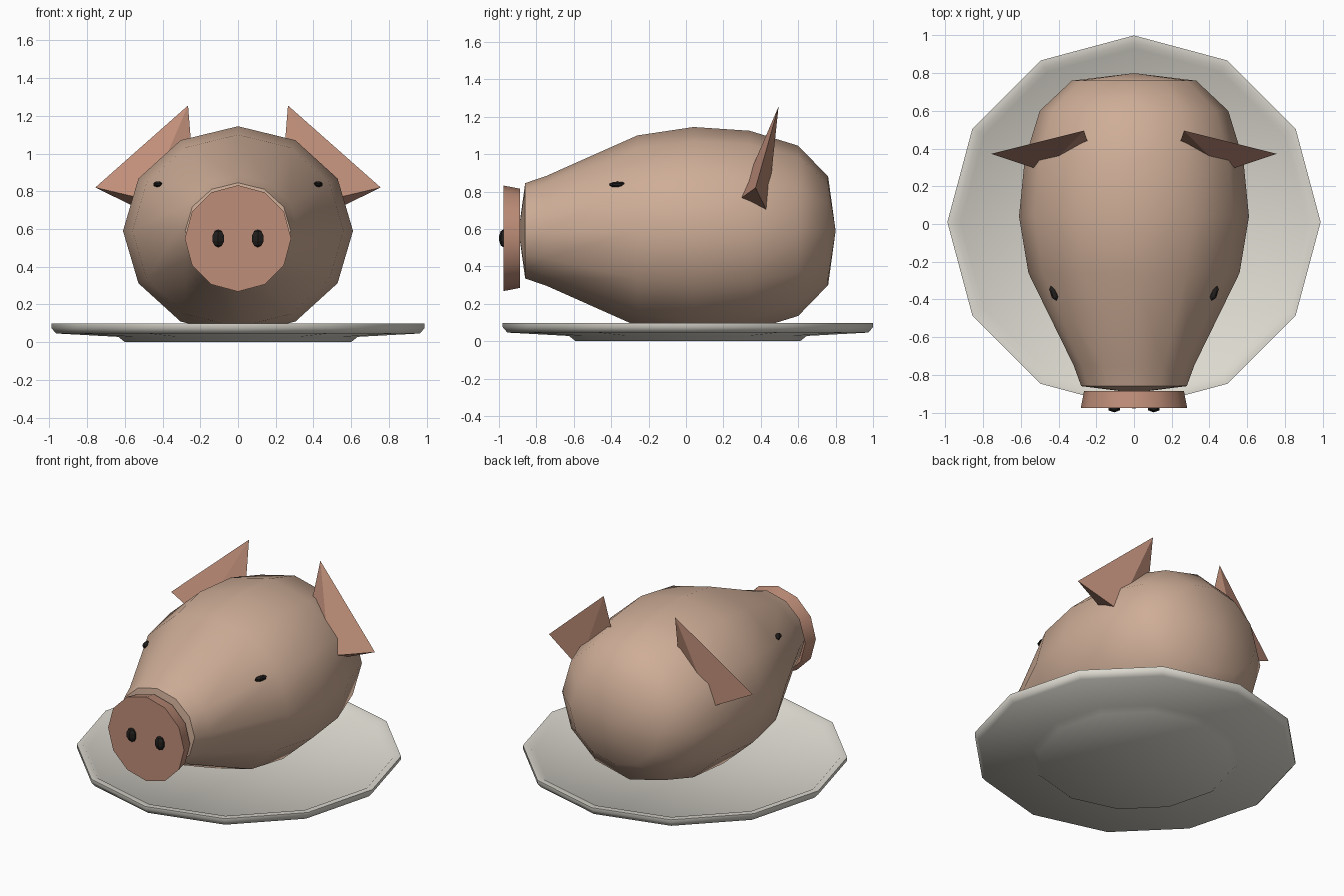
import bpy, bmesh, math
from mathutils import Vector

if "Cube" in bpy.data.objects:
    bpy.data.objects.remove(bpy.data.objects["Cube"])


def material(name, rgb):
    m = bpy.data.materials.new(name)
    m.diffuse_color = (*rgb, 1)
    m.use_nodes = True
    m.node_tree.nodes["Principled BSDF"].inputs["Base Color"].default_value = m.diffuse_color
    return m


SKIN = material("skin", (0.62, 0.42, 0.31))
EAR = material("ear_skin", (0.52, 0.27, 0.19))
DARK = material("dark", (0.015, 0.013, 0.012))
CHINA = material("china", (0.72, 0.70, 0.63))


def make(name, bm, mat, angle=None):
    bmesh.ops.recalc_face_normals(bm, faces=bm.faces)
    mesh = bpy.data.meshes.new(name)
    bm.to_mesh(mesh)
    bm.free()
    mesh.materials.append(mat)
    ob = bpy.data.objects.new(name, mesh)
    bpy.context.collection.objects.link(ob)
    if angle:
        bpy.ops.object.select_all(action='DESELECT')
        ob.select_set(True)
        bpy.context.view_layer.objects.active = ob
        bpy.ops.object.shade_smooth_by_angle(angle=math.radians(angle))
    return ob


def loft(rings, place, n=12):
    """Join 12-sided rings (t, rx, ry); zero-radius rings become poles."""
    bm = bmesh.new()
    loops = []
    for t, rx, ry in rings:
        k = n if rx else 1
        loops.append([bm.verts.new(place(rx * math.cos(math.tau * i / n),
                                         ry * math.sin(math.tau * i / n), t))
                      for i in range(k)])
    for a, b in zip(loops, loops[1:]):
        for i in range(n):
            j = (i + 1) % n
            quad = [a[i % len(a)], a[j % len(a)], b[j % len(b)], b[i % len(b)]]
            bm.faces.new(list(dict.fromkeys(quad)))
    return bm


# Plate: foot, shallow underside, rim and dished top
plate = [(0, 0), (0.60, 0), (0.635, 0.028), (0.965, 0.046), (0.99, 0.075),
         (0.99, 0.098), (0.95, 0.098), (0.92, 0.072), (0, 0.055)]
make("plate", loft([(z, r, r) for r, z in plate],
                   lambda u, v, t: (u, v + 0.01, t)), CHINA, 50)

# Head: rings along y (y, half width, half height)
head = [(-0.895, 0, 0), (-0.86, 0.28, 0.255), (-0.75, 0.32, 0.292),
        (-0.26, 0.56, 0.51), (0.04, 0.61, 0.555), (0.34, 0.58, 0.535),
        (0.60, 0.50, 0.455), (0.76, 0.33, 0.29), (0.80, 0, 0)]
make("head", loft(head, lambda u, v, t: (u, t, 0.59 + v)), SKIN, 60)

# Snout disc
snout = [(-0.887, 0, 0), (-0.887, 0.265, 0.265), (-0.975, 0.282, 0.282), (-0.975, 0, 0)]
make("snout", loft(snout, lambda u, v, t: (u, t, 0.55 + v)), EAR, 40)

for side, s in (("left", -1), ("right", 1)):
    # Ear: flattened four-sided pyramid sunk into the head
    bm = bmesh.new()
    pts = [(0.265, 0.495, 1.255), (0.757, 0.372, 0.82), (0.48, 0.28, 0.755),
           (0.215, 0.345, 0.63), (0.49, 0.435, 0.69)]
    tip, *base = [bm.verts.new((s * x, y, z)) for x, y, z in pts]
    bm.faces.new(base)
    for a, b in zip(base, base[1:] + base[:1]):
        bm.faces.new((tip, a, b))
    make(side + "_ear", bm, EAR)

    # Eyes and nostrils: small low-poly beads
    for part, loc, size, turn in (
            ("eye", (0.425, -0.365, 0.837), (0.022, 0.048, 0.016), -0.3),
            ("nostril", (0.105, -0.977, 0.55), (0.038, 0.023, 0.047), 0)):
        bm = bmesh.new()
        bmesh.ops.create_uvsphere(bm, u_segments=6, v_segments=5, radius=1)
        ob = make(f"{side}_{part}", bm, DARK, 30)
        ob.location = Vector((s * loc[0], loc[1], loc[2]))
        ob.scale = size
        ob.rotation_euler.z = s * turn
